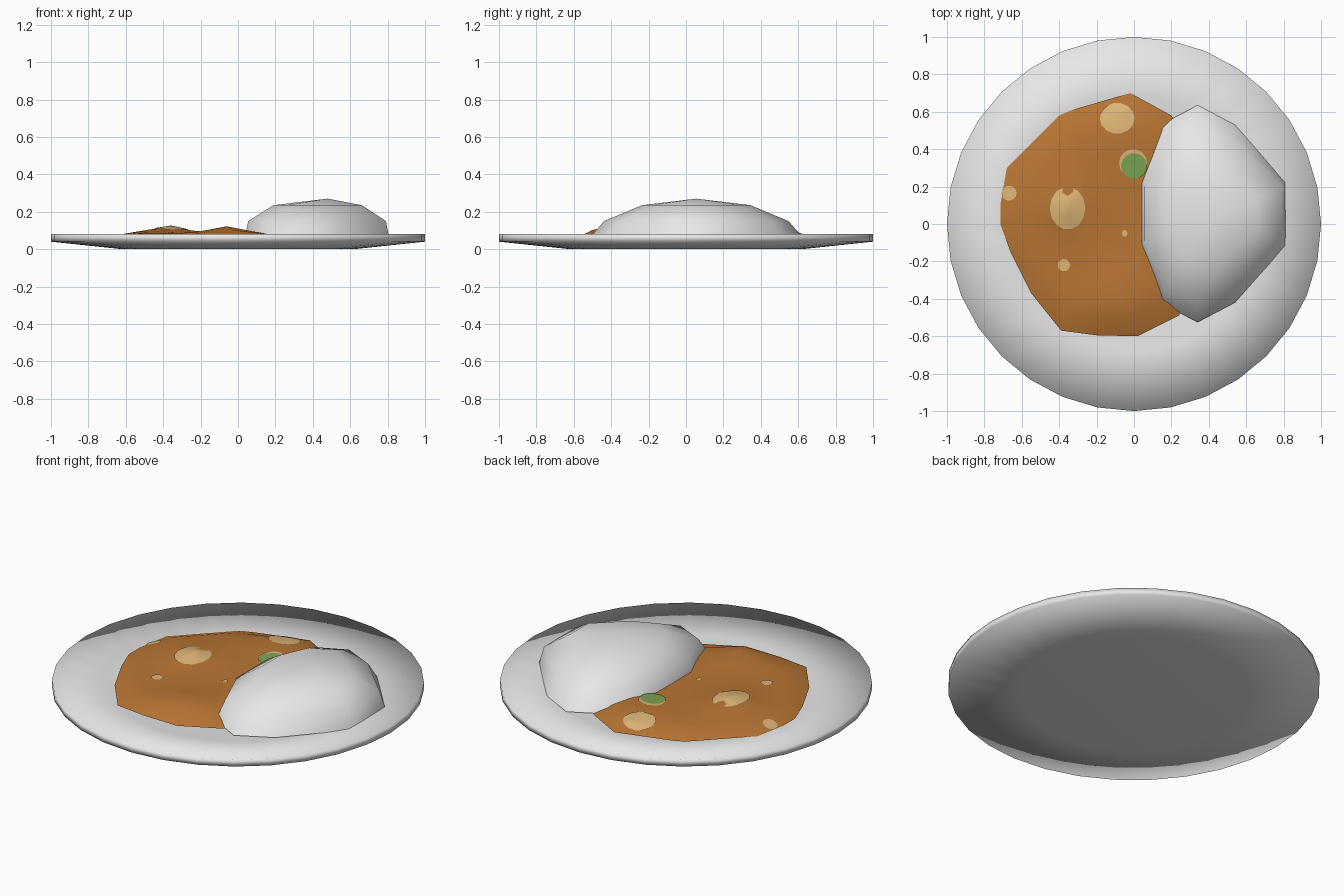
import bpy
from math import sin, cos, pi, exp
from mathutils import Vector
from mathutils.bvhtree import BVHTree

cube = bpy.data.objects.get("Cube")
if cube:
    bpy.data.objects.remove(cube, do_unlink=True)


def material(name, rgb):
    m = bpy.data.materials.new(name)
    m.use_nodes = True
    m.diffuse_color = (*rgb, 1)
    m.node_tree.nodes["Principled BSDF"].inputs["Base Color"].default_value = (*rgb, 1)
    return m


WHITE = material("white", (0.8, 0.8, 0.8))
BROWN = material("sauce brown", (0.485, 0.18, 0.034))
TAN = material("potato tan", (0.72, 0.46, 0.18))
GREEN = material("pea green", (0.2, 0.37, 0.085))


def loft(name, rings, mat, cap_start=False):
    """Skin equal counter-clockwise rings; a last ring of one point is a pole."""
    n = len(rings[0])
    verts = [p for ring in rings for p in ring]
    faces = [tuple(reversed(range(n)))] if cap_start else []
    for r in range(len(rings) - 1):
        a, b = r * n, (r + 1) * n
        for i in range(n):
            j = (i + 1) % n
            if len(rings[r + 1]) == 1:
                faces.append((a + i, a + j, b))
            else:
                faces.append((a + i, a + j, b + j, b + i))
    mesh = bpy.data.meshes.new(name)
    mesh.from_pydata(verts, [], faces)
    mesh.materials.append(mat)
    mesh.polygons.foreach_set("use_smooth", [True] * len(faces))
    mesh.update()
    obj = bpy.data.objects.new(name, mesh)
    bpy.context.collection.objects.link(obj)
    return BVHTree.FromPolygons(verts, faces)


def circle(r, z, n=32):
    return [(r * cos(2 * pi * i / n), r * sin(2 * pi * i / n), z) for i in range(n)]


# Plate: turned profile, from the foot round the rim to the middle of the well
profile = [(0.62, 0), (1, 0.04), (1, 0.08), (0.68, 0.04)]
loft("plate", [circle(r, z) for r, z in profile] + [[(0, 0, 0.04)]], WHITE, True)

# Rice mound: one half outline mirrored front to back, then stacked and shrunk
half = [(0.81, 0.17), (0.54, 0.475), (0.34, 0.58), (0.15, 0.48), (0.035, 0.17)]
outline = half + [(x, -y) for x, y in reversed(half)]
RX, RY = 0.43, 0.055


def rice_ring(sx, sy, z):
    return [(RX + (x - RX) * sx, RY + y * sy, z) for x, y in outline]


loft("rice_mound", [rice_ring(1, 1, 0.05), rice_ring(0.95, 0.85, 0.15),
                    rice_ring(0.61, 0.5, 0.235), [(0.48, RY, 0.27)]], WHITE)

# Sauce: uneven puddle with a few soft lumps
edge = [(0.4, 0), (0.35, 0.3), (0.2, 0.58), (-0.02, 0.7), (-0.33, 0.61),
        (-0.4, 0.58), (-0.68, 0.3), (-0.715, 0.1), (-0.715, 0),
        (-0.66, -0.15), (-0.55, -0.37), (-0.39, -0.57), (-0.2, -0.595),
        (0.02, -0.6), (0.24, -0.49), (0.35, -0.3)]
lumps = [(-0.37, 0.1, 0.04), (-0.05, -0.42, 0.04), (0.02, 0.5, 0.025)]
CX, CY = -0.25, 0.05


def sauce_point(x, y, s):
    x, y = CX + (x - CX) * s, CY + (y - CY) * s
    z = 0.05 + 0.033 * min(1, (1 - s) / 0.2)
    if s < 1:
        z += sum(h * exp(-((x - a) ** 2 + (y - b) ** 2) / 0.02) for a, b, h in lumps)
    return x, y, z


sauce = loft("sauce", [[sauce_point(x, y, s) for x, y in edge]
                       for s in (1, 0.85, 0.7, 0.5, 0.25)]
             + [[sauce_point(CX, CY, 0)]], BROWN)


# Pieces in the sauce: thin patches draped on its surface
def drape(x, y, lift):
    hit = sauce.ray_cast(Vector((x, y, 1)), Vector((0, 0, -1)))[0]
    return x, y, (hit.z if hit else 0.05) + lift


def patch(name, x, y, rx, ry, mat, lift=0.004):
    rings = [[drape(x + px * rx * s, y + py * ry * s, lift) for px, py, _ in circle(1, 0, 14)]
             for s in (1, 0.8, 0.6, 0.4, 0.2)]
    loft(name, rings + [[drape(x, y, lift)]], mat)


patch("potato_large", -0.355, 0.085, 0.095, 0.115, TAN)
patch("potato_back", -0.09, 0.565, 0.093, 0.083, TAN)
patch("potato_side", -0.668, 0.165, 0.04, 0.04, TAN)
patch("potato_front", -0.375, -0.22, 0.033, 0.033, TAN)
patch("potato_crumb", -0.05, -0.05, 0.015, 0.018, TAN)
patch("pea_rim", -0.005, 0.325, 0.075, 0.075, TAN)
patch("pea", 0, 0.31, 0.07, 0.068, GREEN, 0.007)
